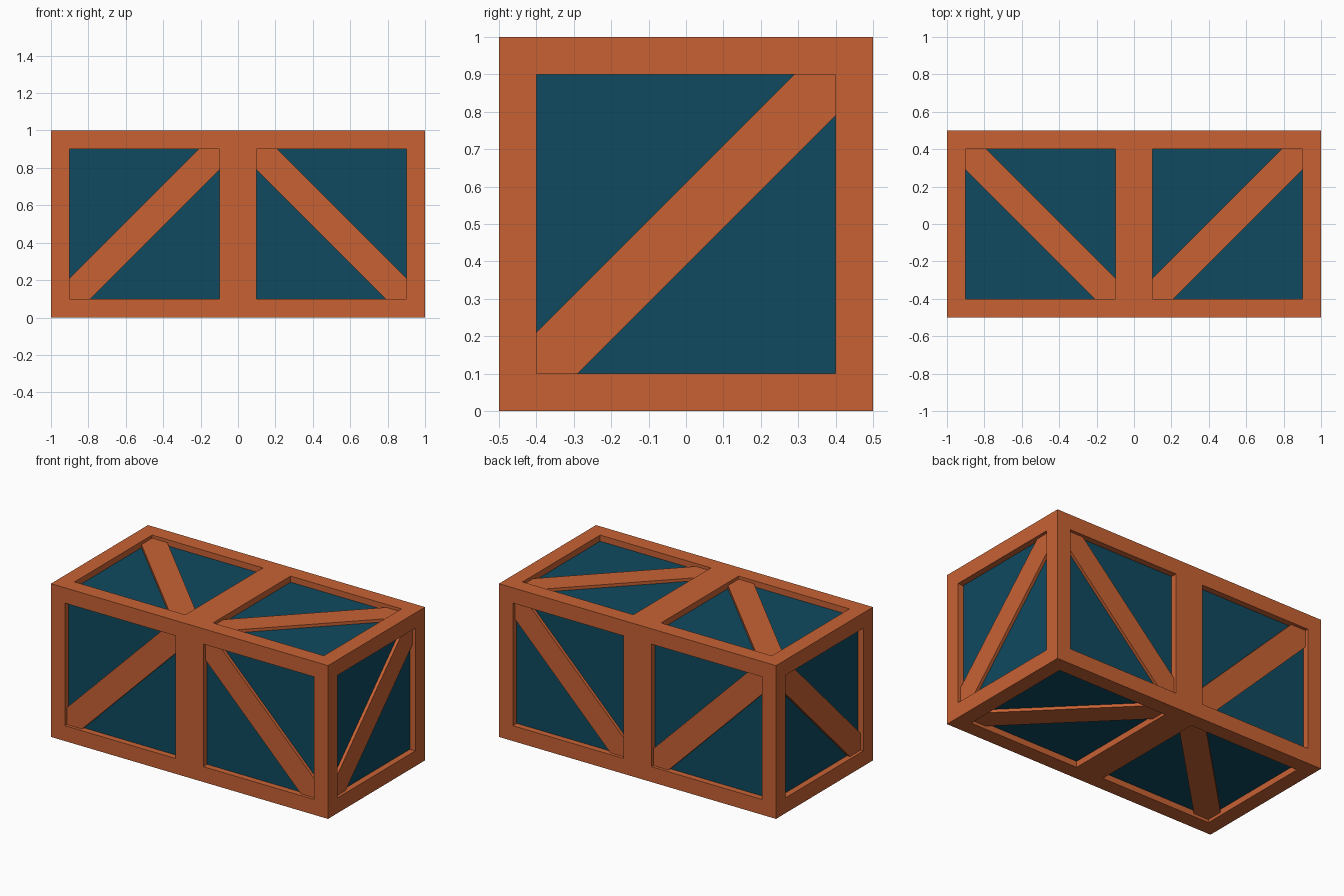
import bpy, bmesh
from mathutils import Vector

if "Cube" in bpy.data.objects:
    bpy.data.objects.remove(bpy.data.objects["Cube"])

PANEL_DEPTH, BRACE_DEPTH = 0.04, 0.02
CENTRE = Vector((0, 0, 0.5))
X, Y, Z = Vector((1, 0, 0)), Vector((0, 1, 0)), Vector((0, 0, 1))


def material(name, rgb):
    m = bpy.data.materials.new(name)
    m.diffuse_color = (*rgb, 1)
    m.use_nodes = True
    m.node_tree.nodes["Principled BSDF"].inputs["Base Color"].default_value = m.diffuse_color
    return m


orange = material("orange frame", (0.578, 0.122, 0.034))
blue = material("dark blue panel", (0.0045, 0.068, 0.117))


def finish(bm, name, mat):
    mesh = bpy.data.meshes.new(name)
    bm.to_mesh(mesh)
    bm.free()
    mesh.materials.append(mat)
    obj = bpy.data.objects.new(name, mesh)
    bpy.context.collection.objects.link(obj)
    return obj


def box(size):
    bm = bmesh.new()
    bmesh.ops.create_cube(bm, size=1)
    for v in bm.verts:
        v.co = Vector(a * b for a, b in zip(v.co, size)) + CENTRE
    return bm


# Frame: a box cut along the beam edges, with the openings sunk and left open
bm = box((2, 1, 1))
for axis, cuts in ((X, (-0.9, -0.1, 0.1, 0.9)), (Y, (-0.4, 0.4)), (Z, (0.1, 0.9))):
    for c in cuts:
        bmesh.ops.bisect_plane(bm, geom=bm.verts[:] + bm.edges[:] + bm.faces[:],
                               plane_co=axis * c, plane_no=axis)


def is_opening(face):
    x, y, z = face.calc_center_median() - CENTRE
    return (0.1 < abs(x) < 0.9) + (abs(y) < 0.4) + (abs(z) < 0.4) == 2


bm.normal_update()
openings = [f for f in bm.faces if is_opening(f)]
sunk = bmesh.ops.extrude_discrete_faces(bm, faces=openings)["faces"]
for f in sunk:
    f.normal_update()
    shift = -f.normal * PANEL_DEPTH
    for v in f.verts:
        v.co += shift
bmesh.ops.delete(bm, geom=sunk, context='FACES_ONLY')
finish(bm, "crate_frame", orange)

# Panels: one inner box showing through every opening
finish(box([s - 2 * PANEL_DEPTH for s in (2, 1, 1)]), "inner_panels", blue)


# Braces: hexagonal diagonal strips running from corner -u-v to corner +u+v
def brace(name, centre, u, v, normal):
    h, c = 0.4, 0.29
    outline = [(-h, -h), (-c, -h), (h, c), (h, h), (c, h), (-h, -c)]
    bm = bmesh.new()
    low, high = [[bm.verts.new(centre + u * a + v * b - normal * d) for a, b in outline]
                 for d in (PANEL_DEPTH + 0.002, BRACE_DEPTH)]
    bm.faces.new(low)
    bm.faces.new(high)
    for i in range(6):
        j = (i + 1) % 6
        bm.faces.new((low[i], low[j], high[j], high[i]))
    bmesh.ops.recalc_face_normals(bm, faces=bm.faces)
    finish(bm, name, orange)


# Long faces carry two mirrored braces each: peak up on front/bottom, V on back/top
for side, normal, v, flip in (("front", -Y, Z, 1), ("back", Y, Z, -1),
                              ("top", Z, Y, -1), ("bottom", -Z, Y, 1)):
    for half, s in (("left", -1), ("right", 1)):
        brace(f"{side}_{half}_brace", CENTRE + normal * 0.5 + X * 0.5 * s,
              X * -s * flip, v, normal)

# End faces carry one brace each
for side, s in (("left", -1), ("right", 1)):
    brace(f"{side}_end_brace", CENTRE + X * s, Y, Z, X * s)
